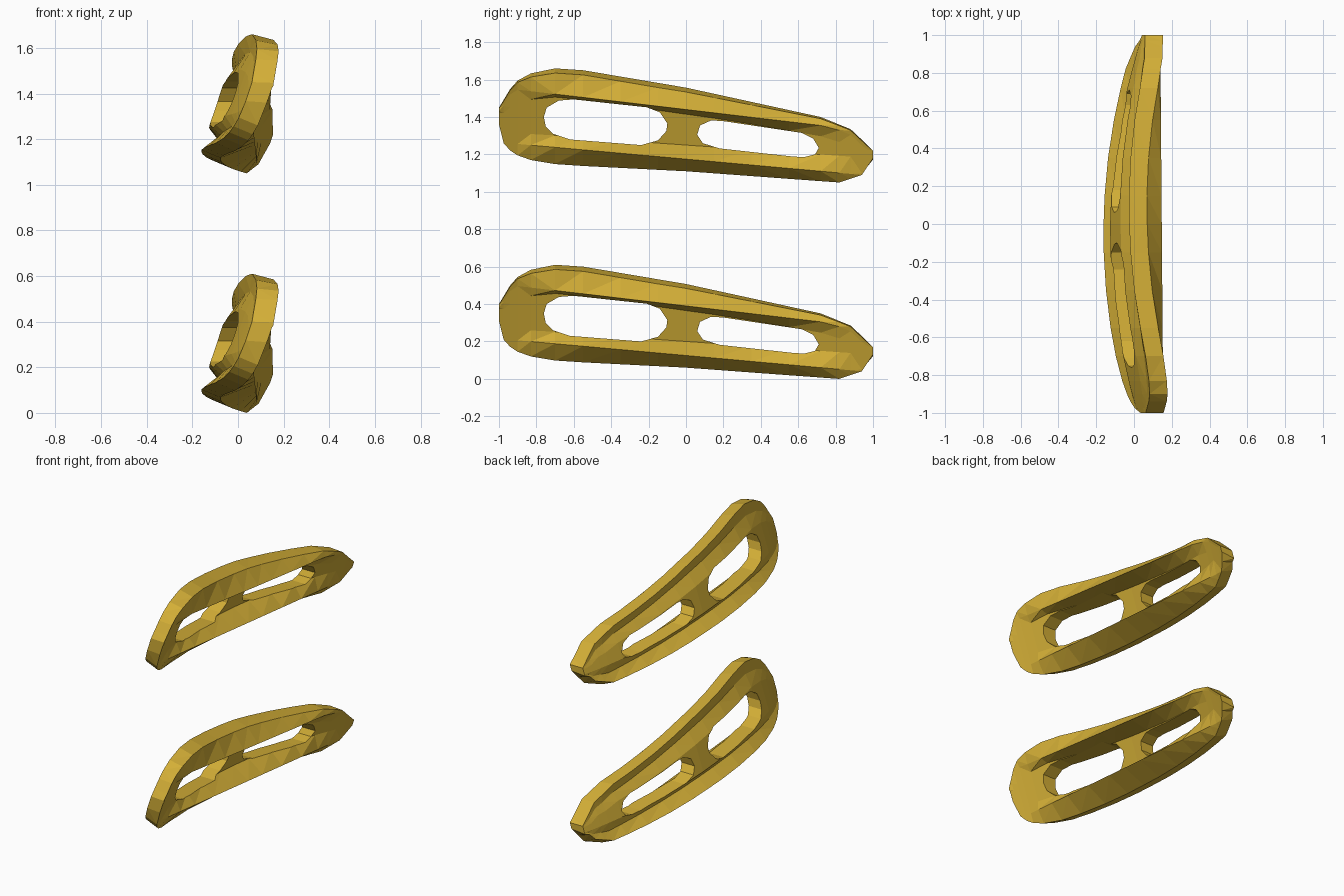
import bpy
import bmesh

cube = bpy.data.objects.get("Cube")
if cube:
    bpy.data.objects.remove(cube, do_unlink=True)

brass = bpy.data.materials.new("brass_yellow")
brass.use_nodes = True
colour = (0.658, 0.429, 0.038, 1)
brass.diffuse_color = colour
brass.node_tree.nodes["Principled BSDF"].inputs["Base Color"].default_value = colour

# Side outline of the panel: (y, z) along the top and bottom edges
TOP = [(-1, .40), (-.94, .50), (-.9, .545), (-.83, .583), (-.7, .61), (-.55, .6),
       (0, .507), (.72, .35), (.88, .285), (.96, .21), (1, .17)]
BOTTOM = [(-1, .31), (-.975, .21), (-.93, .16), (-.86, .125), (-.68, .095),
          (0, .06), (.61, .015), (.82, .0), (.94, .04), (1, .13)]
# Rounded slot outlines in (y, z)
SLOTS = [
    [(-.76, .35), (-.745, .40), (-.68, .438), (-.6, .444), (-.21, .402), (-.14, .375),
     (-.1, .315), (-.105, .275), (-.15, .225), (-.24, .2), (-.62, .23), (-.71, .26), (-.75, .3)],
    [(.06, .255), (.075, .305), (.135, .332), (.2, .328), (.62, .265), (.68, .235),
     (.71, .185), (.69, .15), (.63, .135), (.56, .14), (.18, .182), (.09, .21)],
]
STATIONS = [-1, -.975, -.94, -.9, -.83, -.7, -.55, -.35, -.15, 0, .15,
            .35, .55, .72, .82, .88, .94, .97, 1]


def lerp_table(table, y):
    for (a, za), (b, zb) in zip(table, table[1:]):
        if y <= b:
            return za + (zb - za) * (y - a) / (b - a)
    return table[-1][1]


def sheet_x(y, z):
    """Outer face of the bowed and tilted sheet."""
    centre = .28 - .11 * y - .04 * y * y
    return -.1 + .145 * y * y + .33 * (z - centre)


def section(y):
    """Cross-section: a sheet with two straight inner ridges and hollowed flanks."""
    top, low = lerp_table(TOP, y), lerp_table(BOTTOM, y)
    span, bow = top - low, 1 - y * y
    slot_top = min(.365 - .14 * y, top - .3 * span)
    slot_low = max(.2 - .07 * y, low + .3 * span)
    ridge = max(min(.39 - .118 * y, top - .03), slot_top + .01)
    heel = min(max(.125 - .09 * y, low + .01), slot_low - .01)
    tip = min(low + .035, slot_low - .02)
    thick = .095

    def at(z, dx=0.0, dz=0.0):
        return (sheet_x(y, z) + dx, y, z + dz)

    def ridge_point(x, z):
        return (max(x, sheet_x(y, z) + thick), y, z)

    high_mid, low_mid = (top + slot_top) / 2, (tip + slot_low) / 2
    return [
        at(top), at(top, thick, -min(.025, .2 * (top - ridge))),
        ridge_point(.147 - .008 * y, ridge),
        at(slot_top, thick), at(slot_low, thick),
        ridge_point(.075 + .01 * y, heel),
        at(low, thick), at(tip),
        at(low_mid, .06 * bow), at(slot_low), at(slot_top), at(high_mid, .035 * bow),
    ]


def mesh_object(name, bm):
    bmesh.ops.recalc_face_normals(bm, faces=bm.faces)
    mesh = bpy.data.meshes.new(name)
    bm.to_mesh(mesh)
    bm.free()
    mesh.materials.append(brass)
    obj = bpy.data.objects.new(name, mesh)
    bpy.context.collection.objects.link(obj)
    return obj


def loft(name, rings):
    bm = bmesh.new()
    loops = [[bm.verts.new(p) for p in ring] for ring in rings]
    for a, b in zip(loops, loops[1:]):
        for i in range(len(a)):
            j = (i + 1) % len(a)
            bm.faces.new((a[i], a[j], b[j], b[i]))
    bm.faces.new(loops[0])
    bm.faces.new(loops[-1][::-1])
    bmesh.ops.triangulate(bm, faces=bm.faces)
    return mesh_object(name, bm)


# Lower panel with two slots cut through
lower = loft("lower_panel", [section(y) for y in STATIONS])
cutters = []
for n, outline in enumerate(SLOTS):
    cutter = loft("slot_cutter", [[(x, y, z) for y, z in outline] for x in (-.5, .5)])
    cutter.hide_render = True
    cutters.append(cutter)
    mod = lower.modifiers.new("slot", 'BOOLEAN')
    mod.operation = 'DIFFERENCE'
    mod.solver = 'EXACT'
    mod.object = cutter
bpy.context.view_layer.update()
graph = bpy.context.evaluated_depsgraph_get()
cut_mesh = bpy.data.meshes.new_from_object(lower.evaluated_get(graph))
lower.modifiers.clear()
lower.data = cut_mesh
for cutter in cutters:
    bpy.data.objects.remove(cutter, do_unlink=True)

# Matching upper panel
upper = bpy.data.objects.new("upper_panel", cut_mesh)
upper.location.z = 1.05
bpy.context.collection.objects.link(upper)
